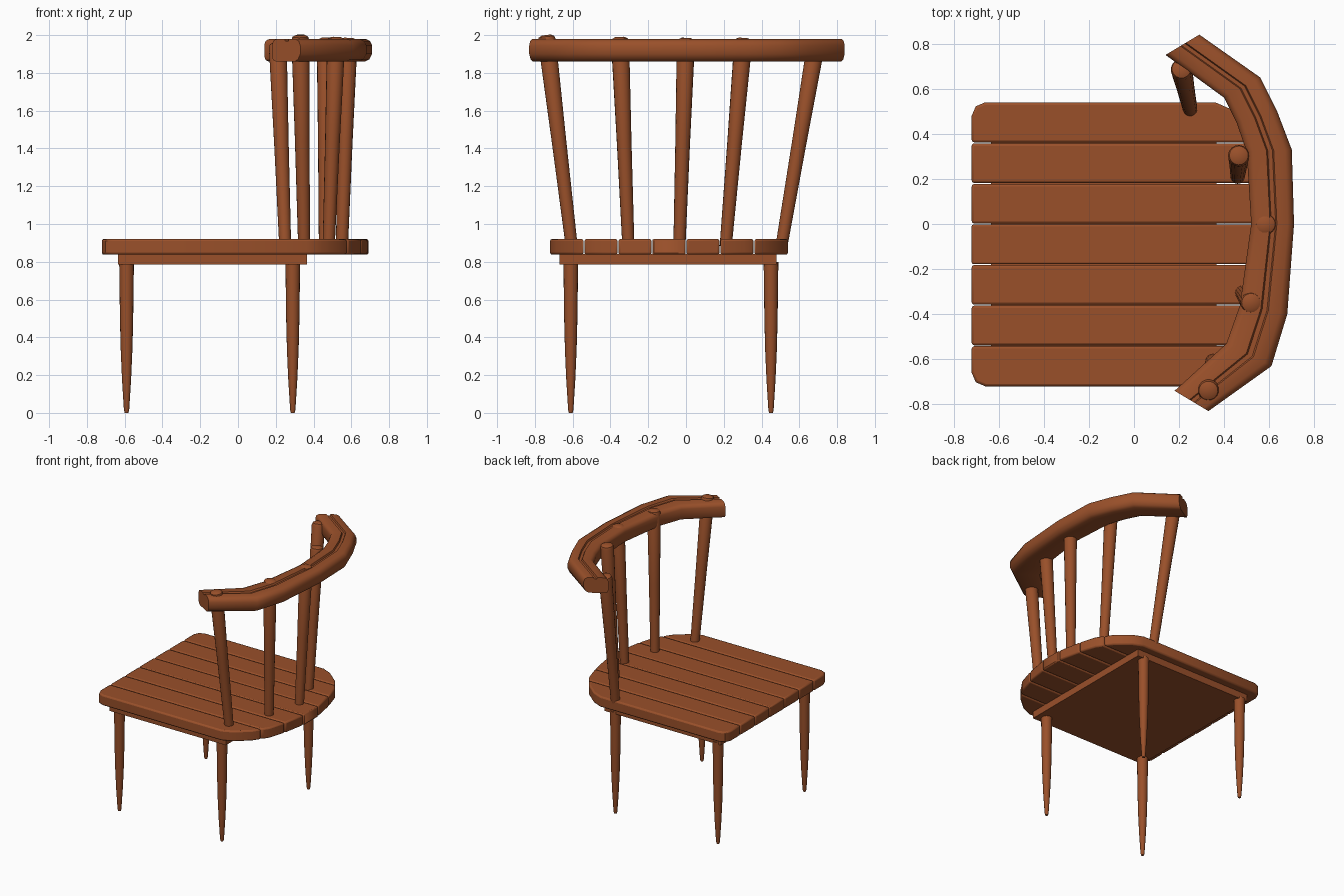
import bpy, bmesh, math
from mathutils import Vector

if "Cube" in bpy.data.objects:
    bpy.data.objects.remove(bpy.data.objects["Cube"])

wood = bpy.data.materials.new("warm brown wood")
wood.diffuse_color = (0.32, 0.08, 0.023, 1)
wood.use_nodes = True
wood.node_tree.nodes["Principled BSDF"].inputs["Base Color"].default_value = wood.diffuse_color


def finish(bm, name, angle=35, bevel=0.0):
    bmesh.ops.recalc_face_normals(bm, faces=bm.faces)
    me = bpy.data.meshes.new(name)
    bm.to_mesh(me)
    bm.free()
    ob = bpy.data.objects.new(name, me)
    bpy.context.collection.objects.link(ob)
    me.materials.append(wood)
    if bevel:
        m = ob.modifiers.new("bevel", 'BEVEL')
        m.width = bevel
        m.segments = 2
        m.limit_method = 'ANGLE'
        m.angle_limit = math.radians(50)
    bpy.ops.object.select_all(action='DESELECT')
    ob.select_set(True)
    bpy.context.view_layer.objects.active = ob
    bpy.ops.object.shade_smooth_by_angle(angle=math.radians(angle))
    return ob


def skin(bm, rings):
    """Join closed rings of points into a capped tube."""
    loops = [[bm.verts.new(p) for p in r] for r in rings]
    n = len(loops[0])
    for a, b in zip(loops, loops[1:]):
        for i in range(n):
            j = (i + 1) % n
            bm.faces.new((a[i], a[j], b[j], b[i]))
    bm.faces.new(loops[0][::-1])
    bm.faces.new(loops[-1])


def turned(name, a, b, profile, sides=16):
    """Lathe a (position along axis, radius) profile from a to b."""
    a, b = Vector(a), Vector(b)
    q = (b - a).to_track_quat('Z', 'Y')
    rings = []
    for t, r in profile:
        c = a.lerp(b, t)
        rings.append([c + q @ Vector((r * math.cos(k), r * math.sin(k), 0))
                      for k in (2 * math.pi * i / sides for i in range(sides))])
    bm = bmesh.new()
    skin(bm, rings)
    return finish(bm, name)


# seat slats: one rounded outline cut into strips along x
half = [(0.36, 0.63), (0.44, 0.595), (0.54, 0.51), (0.615, 0.40), (0.655, 0.27), (0.69, 0.08)]
outline = [(x, y - 0.09) for x, y in half]
outline += [(x, -y - 0.09) for x, y in reversed(half)]
for sy, order in ((-1, (2, 1, 0)), (1, (0, 1, 2))):
    corner = [(-0.72, 0.57), (-0.702, 0.612), (-0.66, 0.63)]
    pts = [(x, sy * y - 0.09) for x, y in corner]
    outline += [pts[i] for i in order]

for s in range(7):
    lo = -0.72 + 0.18 * s
    hi = lo + 0.18
    bm = bmesh.new()
    skin(bm, [[(x, y, z) for x, y in outline] for z in (0.838, 0.92)])
    for y, d in ((lo + 0.002, -1), (hi - 0.002, 1)):
        if abs(y + 0.09) > 0.62:
            continue
        cut = bmesh.ops.bisect_plane(bm, geom=bm.verts[:] + bm.edges[:] + bm.faces[:],
                                     plane_co=(0, y, 0), plane_no=(0, d, 0), clear_outer=True)
        edges = [e for e in cut['geom_cut'] if isinstance(e, bmesh.types.BMEdge)]
        bmesh.ops.holes_fill(bm, edges=edges)
    finish(bm, "seat_slat_%d" % (s + 1), 40, 0.011)

# plate under the slats
bm = bmesh.new()
skin(bm, [[(-0.635, -0.67, z), (0.365, -0.67, z), (0.365, 0.48, z), (-0.635, 0.48, z)]
          for z in (0.785, 0.84)])
finish(bm, "seat_plate", 30)

# four tapered legs
for side, x in (("left", -0.59), ("right", 0.29)):
    for end, y in (("front", -0.61), ("back", 0.45)):
        turned(end + "_" + side + "_leg", (x, y, 0), (x, y, 0.80),
               [(0, 0.010), (0.02, 0.014), (0.22, 0.024), (0.42, 0.031),
                (0.62, 0.035), (1, 0.039)])

# leaning spindles with domed tops
spindles = [((0.35, -0.605), (0.33, -0.74), 2.0),
            ((0.48, -0.305), (0.52, -0.35), 1.99),
            ((0.55, -0.035), (0.585, 0.0), 1.985),
            ((0.46, 0.21), (0.465, 0.305), 1.985),
            ((0.25, 0.505), (0.21, 0.69), 1.96)]
for i, (p, q, top) in enumerate(spindles):
    turned("back_spindle_%d" % (i + 1), (*p, 0.88), (*q, top),
           [(0, 0.032), (0.5, 0.039), (0.975, 0.048), (0.992, 0.042), (1, 0.025)])

# curved top rail: rounded section with a shallow groove, swept between two edges
outer = [(0.29, 0.84), (0.56, 0.65), (0.635, 0.50), (0.70, 0.33), (0.71, 0.0),
         (0.68, -0.40), (0.61, -0.63), (0.33, -0.83)]
inner = [(0.14, 0.75), (0.40, 0.56), (0.455, 0.45), (0.50, 0.32), (0.52, 0.0),
         (0.47, -0.36), (0.41, -0.53), (0.18, -0.74)]
# (fraction from inner to outer edge, height)
section = [(0.0, 1.885), (0.04, 1.868), (0.14, 1.86), (0.80, 1.86), (0.92, 1.872),
           (1.0, 1.90), (1.0, 1.945), (0.95, 1.967), (0.85, 1.978), (0.60, 1.98),
           (0.57, 1.968), (0.47, 1.968), (0.44, 1.98), (0.14, 1.978),
           (0.04, 1.968), (0.0, 1.95)]
rings = []
for o, n in zip(outer, inner):
    rings.append([(n[0] + (o[0] - n[0]) * t, n[1] + (o[1] - n[1]) * t, z) for t, z in section])
bm = bmesh.new()
skin(bm, rings)
finish(bm, "top_rail", 40)
